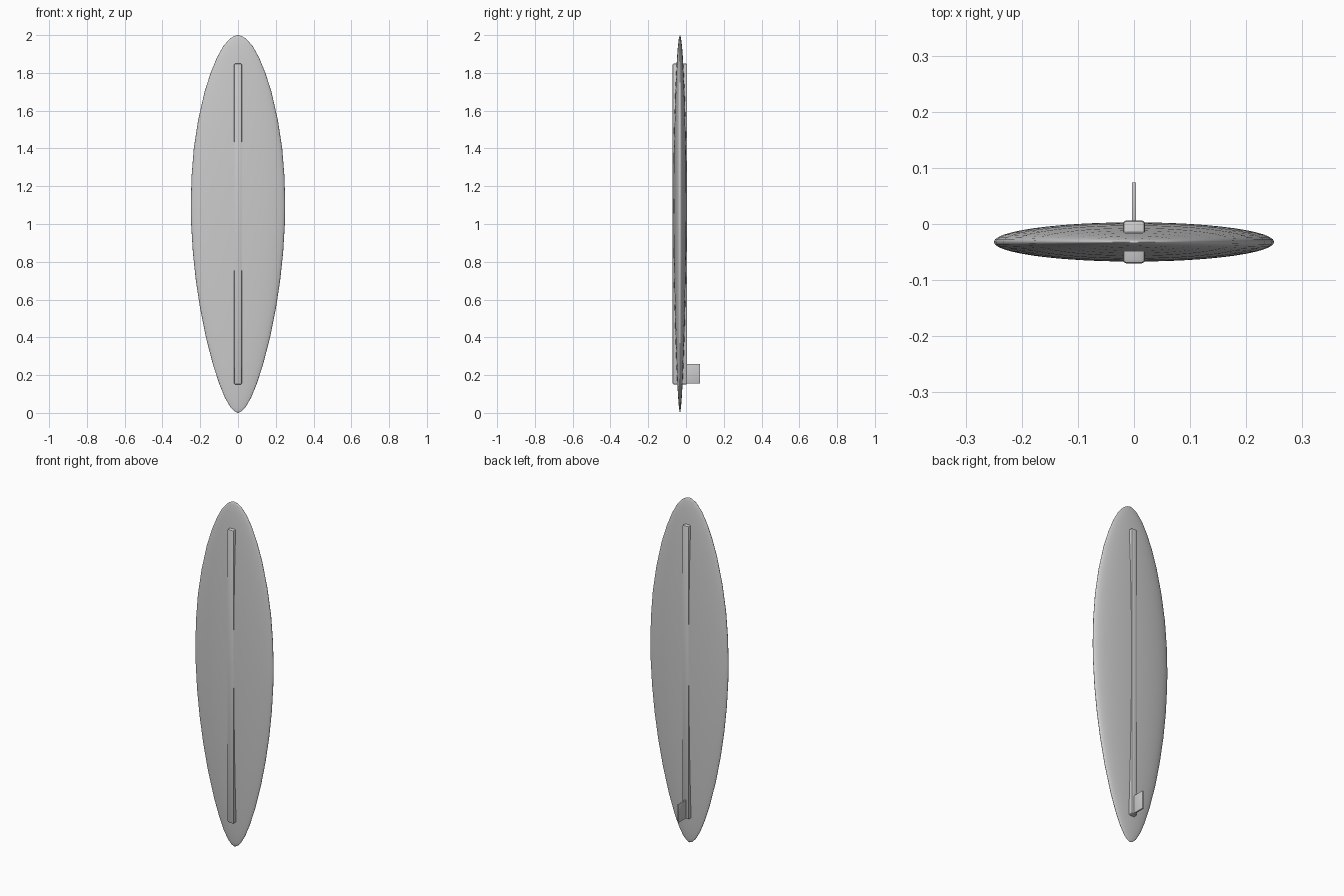
import bpy, bmesh
from math import pi, sin, cos

if "Cube" in bpy.data.objects:
    bpy.data.objects.remove(bpy.data.objects["Cube"], do_unlink=True)

grey = bpy.data.materials.new("light_grey")
grey.use_nodes = True
grey.diffuse_color = (0.6, 0.6, 0.6, 1)
grey.node_tree.nodes["Principled BSDF"].inputs["Base Color"].default_value = (0.6, 0.6, 0.6, 1)

MID_Y = -0.032


def finish(name, bm, angle):
    bmesh.ops.recalc_face_normals(bm, faces=bm.faces)
    mesh = bpy.data.meshes.new(name)
    bm.to_mesh(mesh)
    bm.free()
    ob = bpy.data.objects.new(name, mesh)
    bpy.context.collection.objects.link(ob)
    mesh.materials.append(grey)
    bpy.ops.object.select_all(action='DESELECT')
    ob.select_set(True)
    bpy.context.view_layer.objects.active = ob
    bpy.ops.object.shade_smooth_by_angle(angle=angle)
    return ob


def box(name, size, centre, bevel):
    bm = bmesh.new()
    bmesh.ops.create_cube(bm, size=1)
    bmesh.ops.scale(bm, vec=size, verts=bm.verts)
    bmesh.ops.translate(bm, vec=centre, verts=bm.verts)
    if bevel:
        bmesh.ops.bevel(bm, geom=bm.edges[:], offset=bevel, segments=2,
                        profile=0.5, affect='EDGES')
    return finish(name, bm, 0.5)


# Board: elliptical rings following the outline, rounder nose and slimmer tail
outline = [(0.008, 0.018), (0.03, 0.04), (0.08, 0.069), (0.15, 0.098), (0.25, 0.131),
           (0.4, 0.17), (0.55, 0.2), (0.7, 0.223), (0.85, 0.239), (1.0, 0.248),
           (1.1, 0.25), (1.25, 0.246), (1.4, 0.234), (1.55, 0.211), (1.7, 0.177),
           (1.8, 0.145), (1.88, 0.112), (1.94, 0.079), (1.98, 0.044), (1.995, 0.02)]
SIDES = 48
THICKNESS = 0.14
bm = bmesh.new()
rings = [[bm.verts.new((r * cos(2 * pi * i / SIDES),
                        MID_Y + THICKNESS * r * sin(2 * pi * i / SIDES), z))
          for i in range(SIDES)] for z, r in outline]
for low, high in zip(rings, rings[1:]):
    for i in range(SIDES):
        j = (i + 1) % SIDES
        bm.faces.new((low[i], low[j], high[j], high[i]))
for ring, z in ((rings[0], 0.0), (rings[-1], 2.0)):
    tip = bm.verts.new((0, MID_Y, z))
    for i in range(SIDES):
        bm.faces.new((ring[i], ring[(i + 1) % SIDES], tip))
finish("board", bm, 1.0)

# Stringer running through the board, standing just proud of both faces
box("stringer", (0.04, 0.077, 1.7), (0, MID_Y, 1.0), 0.007)

# Tail fin on the back
box("fin", (0.008, 0.084, 0.105), (0, 0.032, 0.2075), 0.001)
